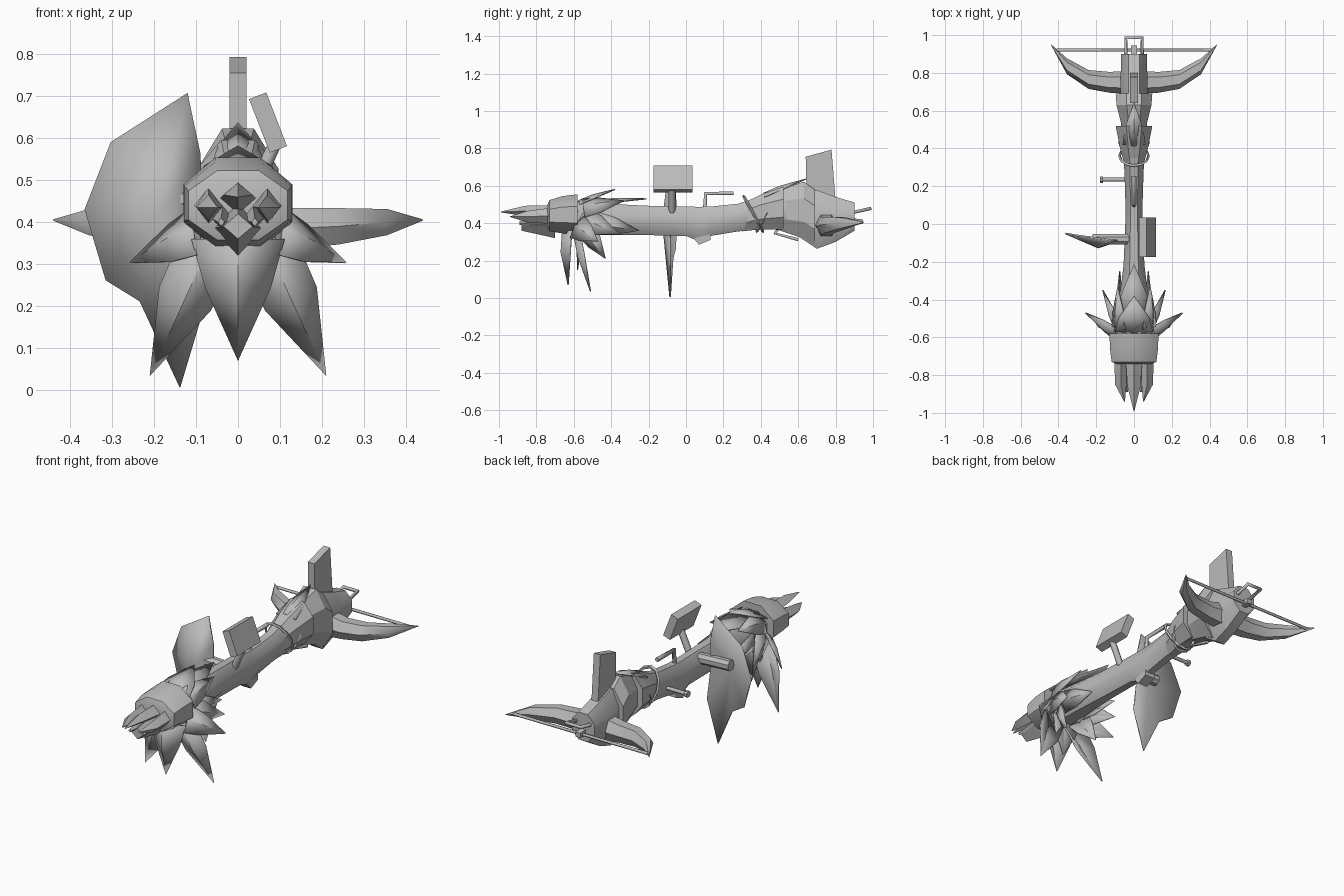
import bpy, bmesh, math
from mathutils import Vector

cube = bpy.data.objects.get("Cube")
if cube:
    bpy.data.objects.remove(cube, do_unlink=True)

grey = bpy.data.materials.new("plain_grey")
grey.use_nodes = True
COLOUR = (0.5, 0.5, 0.5, 1)
grey.diffuse_color = COLOUR
grey.node_tree.nodes["Principled BSDF"].inputs["Base Color"].default_value = COLOUR


def finish(name, bm, smooth=40):
    bmesh.ops.recalc_face_normals(bm, faces=bm.faces)
    me = bpy.data.meshes.new(name)
    bm.to_mesh(me)
    bm.free()
    me.materials.append(grey)
    if smooth:
        me.shade_smooth()
        me.set_sharp_from_angle(angle=math.radians(smooth))
    ob = bpy.data.objects.new(name, me)
    bpy.context.collection.objects.link(ob)
    return ob


def loft(name, sections, axis="Y", sides=8, phase=0.5, smooth=40):
    """Sections are (position along axis, centre a, centre z, radius a, radius z)."""
    bm = bmesh.new()
    rings = []
    for t, a, z, ra, rz in sections:
        ring = []
        for i in range(sides):
            ang = 2 * math.pi * (i + phase) / sides
            u, w = a + ra * math.cos(ang), z + rz * math.sin(ang)
            ring.append(bm.verts.new((u, t, w) if axis == "Y" else (t, u, w)))
        rings.append(ring)
    for r, q in zip(rings, rings[1:]):
        for i in range(sides):
            j = (i + 1) % sides
            bm.faces.new((r[i], r[j], q[j], q[i]))
    bm.faces.new(rings[0])
    bm.faces.new(rings[-1])
    return finish(name, bm, smooth)


def thicken(ob, amount):
    mod = ob.modifiers.new("thickness", "SOLIDIFY")
    mod.thickness = amount
    mod.offset = 0


def leaf(name, base, tip, width, normal, swell=0.8, ridge=0.02):
    """Pointed blade, folded along a raised middle ridge."""
    base, tip, normal = Vector(base), Vector(tip), Vector(normal).normalized()
    side = (tip - base).cross(normal).normalized() * width
    mid = base.lerp(tip, 0.4)
    bm = bmesh.new()
    bl, br, ml, mr, b, m, t = [bm.verts.new(p) for p in (
        base - side, base + side, mid - side * swell, mid + side * swell,
        base + normal * ridge, mid + normal * ridge, tip)]
    for f in ((bl, b, m, ml), (b, br, mr, m), (ml, m, t), (m, mr, t)):
        bm.faces.new(f)
    thicken(finish(name, bm, 25), 0.006)


def prism(name, outline, half):
    """Extrude a y-z outline across x."""
    bm = bmesh.new()
    face = bm.faces.new([bm.verts.new((-half, y, z)) for y, z in outline])
    new = bmesh.ops.extrude_face_region(bm, geom=[face])["geom"]
    bmesh.ops.translate(bm, vec=(2 * half, 0, 0),
                        verts=[v for v in new if isinstance(v, bmesh.types.BMVert)])
    return finish(name, bm, 30)


def rod(name, points, radius):
    cu = bpy.data.curves.new(name, "CURVE")
    cu.dimensions = "3D"
    cu.bevel_depth = radius
    cu.bevel_resolution = 1
    cu.use_fill_caps = True
    sp = cu.splines.new("POLY")
    sp.points.add(len(points) - 1)
    for p, co in zip(sp.points, points):
        p.co = (*co, 1)
    cu.materials.append(grey)
    bpy.context.collection.objects.link(bpy.data.objects.new(name, cu))


# Long shaft, swelling toward both ends
loft("shaft", [(-0.62, 0, 0.43, 0.1, 0.1), (-0.4, 0, 0.42, 0.085, 0.09),
               (-0.22, 0, 0.415, 0.06, 0.085), (0, 0, 0.41, 0.05, 0.085),
               (0.07, 0, 0.395, 0.05, 0.1), (0.13, 0, 0.41, 0.05, 0.085),
               (0.28, 0, 0.43, 0.055, 0.08), (0.42, 0, 0.46, 0.065, 0.1),
               (0.6, 0, 0.47, 0.08, 0.12)])
prism("shaft_catch", [(0.04, 0.32), (0.07, 0.285), (0.13, 0.31), (0.13, 0.34)], 0.03)

# Overlapping cuffs and the bow stock
loft("rear_cuff", [(0.3, 0, 0.43, 0.05, 0.08), (0.4, 0, 0.46, 0.08, 0.1),
                   (0.52, 0, 0.48, 0.105, 0.125)], smooth=25)
loft("front_cuff", [(0.48, 0, 0.47, 0.06, 0.11), (0.63, 0, 0.47, 0.1, 0.165),
                    (0.69, 0, 0.43, 0.105, 0.16)], smooth=25)
loft("bow_stock", [(0.6, 0, 0.45, 0.08, 0.13), (0.7, 0, 0.42, 0.078, 0.17),
                   (0.8, 0, 0.42, 0.076, 0.13), (0.9, 0, 0.435, 0.074, 0.082)])
leaf("stock_top_plate", (0, 0.42, 0.54), (0, 0.64, 0.635), 0.06, (0, -0.4, 1))
for i, tilt in enumerate((0.5, -0.5)):
    bpy.ops.mesh.primitive_torus_add(major_segments=12, minor_segments=4, major_radius=0.085,
                                     minor_radius=0.008, location=(0, 0.36 + 0.07 * i, 0.45),
                                     rotation=(math.pi / 2 + tilt, 0, 0))
    band = bpy.context.object
    band.name = f"strap_{i + 1}"
    band.scale = (0.9, 1.25, 1)
    band.data.materials.append(grey)

# Bow limbs, string, stirrup and nut
for s, tag in ((1, "left"), (-1, "right")):
    loft(f"{tag}_bow_limb", [(s * 0.04, 0.75, 0.39, 0.06, 0.07), (s * 0.13, 0.75, 0.385, 0.055, 0.056),
                             (s * 0.24, 0.765, 0.39, 0.05, 0.05), (s * 0.355, 0.835, 0.4, 0.042, 0.036),
                             (s * 0.44, 0.95, 0.405, 0.002, 0.002)], axis="X", sides=6, phase=0)
rod("bow_string", [(-0.41, 0.92, 0.405), (0.41, 0.92, 0.405)], 0.008)
rod("stirrup", [(-0.043, 0.86, 0.45), (-0.043, 0.985, 0.478), (0.043, 0.985, 0.478),
                (0.043, 0.86, 0.45)], 0.01)
prism("string_nut", [(0.85, 0.39), (0.85, 0.43), (0.945, 0.42), (0.945, 0.395)], 0.015)
prism("upright_handle", [(0.645, 0.53), (0.64, 0.755), (0.778, 0.793), (0.8, 0.52)], 0.02)

# Trigger rod, top hook and side peg
rod("trigger", [(0, 0.5, 0.38), (0, 0.475, 0.345), (0, 0.6, 0.312)], 0.01)
rod("top_hook", [(0, 0.1, 0.47), (0, 0.105, 0.558), (0, 0.255, 0.56)], 0.012)
rod("side_peg", [(0, 0.235, 0.41), (-0.18, 0.235, 0.41)], 0.01)
loft("side_peg_knob", [(-0.18, 0.235, 0.41, 0.018, 0.018), (-0.165, 0.235, 0.41, 0.018, 0.018)], axis="X")

# Tilted sight block on its stem
bpy.ops.mesh.primitive_cube_add(size=1, location=(0.0715, -0.07, 0.637), rotation=(0, -0.37, 0))
sight = bpy.context.object
sight.name = "sight_block"
sight.scale = (0.044, 0.207, 0.137)
sight.data.materials.append(grey)
rod("sight_stem", [(0.03, -0.075, 0.46), (0.085, -0.075, 0.58)], 0.018)

# Dished side fin on an axle
outline = [(-0.12, 0.707), (-0.302, 0.59), (-0.364, 0.43), (-0.314, 0.262), (-0.233, 0.212),
           (-0.138, 0.005), (-0.07, 0.235), (-0.09, 0.4), (-0.09, 0.56)]
bm = bmesh.new()
rim = [bm.verts.new((x, -0.1 - 0.16 * (x + 0.05) if x < -0.2 else -0.085, z)) for x, z in outline]
hub = bm.verts.new((-0.19, -0.125, 0.42))
for a, b in zip(rim, rim[1:] + rim[:1]):
    bm.faces.new((a, b, hub))
thicken(finish("side_fin", bm, 40), 0.008)
loft("fin_axle", [(-0.22, -0.08, 0.46, 0.03, 0.03), (0, -0.08, 0.45, 0.03, 0.03)], axis="X")

# Head cap
loft("head_cap", [(-0.74, 0, 0.44, 0.1, 0.065), (-0.73, 0, 0.44, 0.128, 0.09),
                  (-0.66, 0, 0.445, 0.138, 0.108), (-0.58, 0, 0.445, 0.14, 0.118)])

# Claws and jaw reaching forward
loft("middle_claw", [(-0.7, 0, 0.455, 0.045, 0.04), (-0.86, 0, 0.465, 0.035, 0.028),
                     (-0.99, 0, 0.46, 0.002, 0.002)], sides=4, phase=0)
loft("lower_jaw", [(-0.7, 0, 0.385, 0.06, 0.065), (-0.88, 0, 0.39, 0.035, 0.03)], sides=4, phase=0)
for s, tag in ((1, "left"), (-1, "right")):
    loft(f"{tag}_claw", [(-0.7, s * 0.07, 0.44, 0.035, 0.045), (-0.85, s * 0.07, 0.435, 0.03, 0.03),
                         (-0.94, s * 0.05, 0.435, 0.002, 0.002)], sides=4, phase=0)
    loft(f"{tag}_small_claw", [(-0.7, s * 0.035, 0.41, 0.03, 0.035),
                               (-0.89, s * 0.04, 0.4, 0.008, 0.01)], sides=4, phase=0)

# Mane of pointed leaves behind the cap
leaf("bottom_leaf", (0, -0.61, 0.36), (0, -0.63, 0.07), 0.11, (0, -1, 0), 0.7, 0.05)
leaf("inner_bottom_leaf", (0, -0.55, 0.36), (0, -0.58, 0.15), 0.09, (0, -1, 0))
leaf("top_leaf", (0, -0.57, 0.5), (0, -0.38, 0.58), 0.1, (0, -0.3, 1))
leaf("long_top_leaf", (0, -0.5, 0.5), (0, -0.21, 0.53), 0.09, (0, 0, 1))
for s, tag in ((1, "left"), (-1, "right")):
    leaf(f"{tag}_lower_leaf", (s * 0.07, -0.57, 0.34), (s * 0.21, -0.51, 0.034), 0.07,
         (0, -1, 0), 0.95, 0.03)
    leaf(f"{tag}_side_leaf", (s * 0.1, -0.58, 0.38), (s * 0.257, -0.47, 0.303), 0.07,
         (s * 0.4, -0.8, 0.5), 0.75)
    leaf(f"{tag}_back_leaf", (s * 0.08, -0.56, 0.42), (s * 0.165, -0.35, 0.34), 0.07, (s, -0.3, 0.3))
    leaf(f"{tag}_upper_leaf", (s * 0.08, -0.55, 0.48), (s * 0.085, -0.33, 0.52), 0.06, (s, 0, 0.7))
    leaf(f"{tag}_under_leaf", (s * 0.06, -0.53, 0.36), (s * 0.1, -0.43, 0.21), 0.06, (s, -0.6, -0.2))
    leaf(f"{tag}_neck_leaf", (s * 0.07, -0.48, 0.4), (s * 0.075, -0.25, 0.36), 0.06, (s, 0, -0.2))
